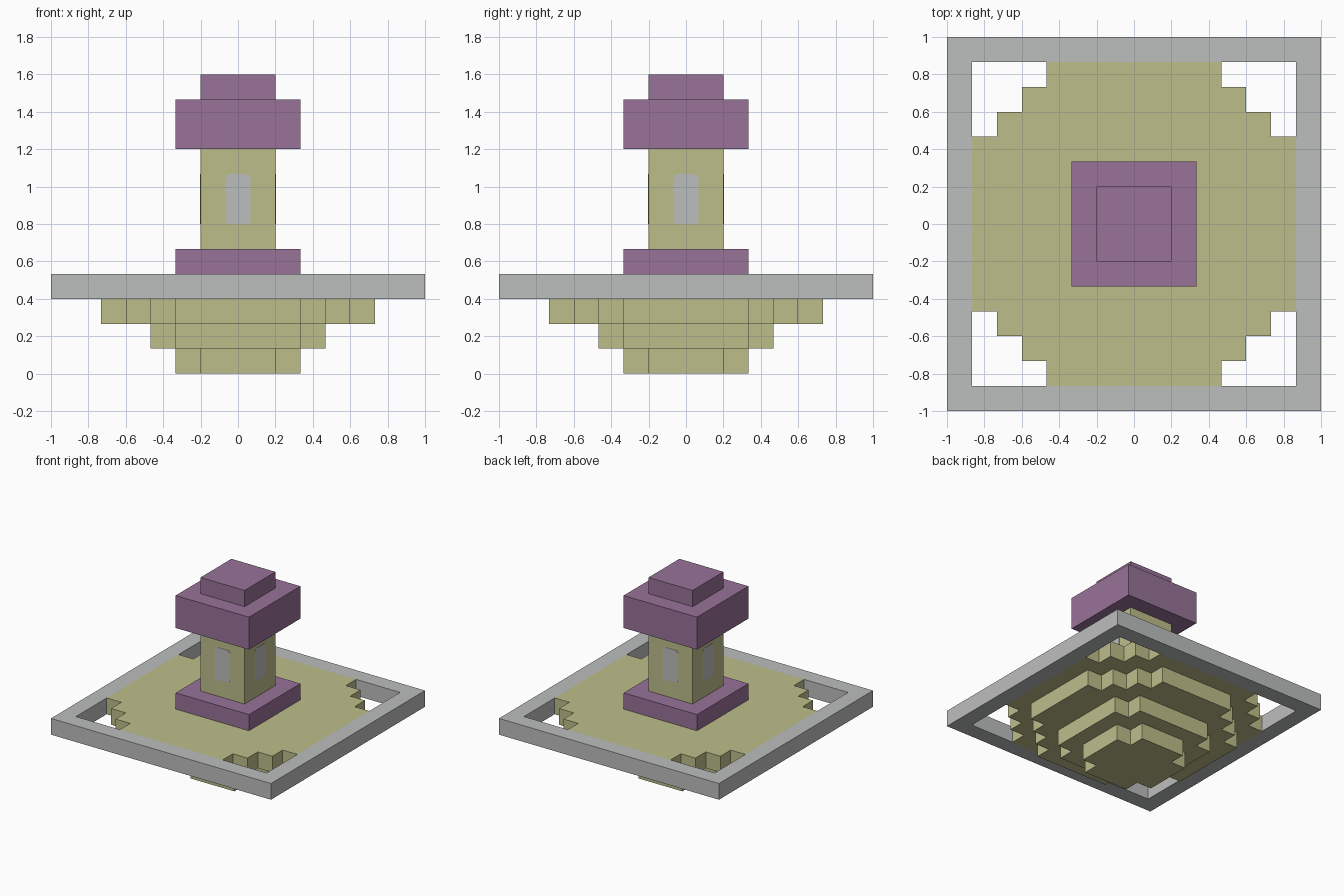
import bpy, bmesh, math
from mathutils import Matrix, Vector

if "Cube" in bpy.data.objects:
    bpy.data.objects.remove(bpy.data.objects["Cube"], do_unlink=True)

U = 2 / 15  # one block


def material(name, r, g, b):
    m = bpy.data.materials.new(name)
    m.use_nodes = True
    m.diffuse_color = (r, g, b, 1)
    m.node_tree.nodes["Principled BSDF"].inputs["Base Color"].default_value = (r, g, b, 1)
    return m


SAND = material("sand green", 0.51, 0.515, 0.256)
PURPLE = material("dusty purple", 0.314, 0.171, 0.314)
GREY = material("stone grey", 0.505, 0.515, 0.51)


def finish(bm, name, mat):
    bmesh.ops.recalc_face_normals(bm, faces=bm.faces)
    me = bpy.data.meshes.new(name)
    bm.to_mesh(me)
    bm.free()
    me.materials.append(mat)
    ob = bpy.data.objects.new(name, me)
    bpy.context.collection.objects.link(ob)
    return ob


def extrude_up(bm, faces, height):
    new = bmesh.ops.extrude_face_region(bm, geom=faces)["geom"]
    verts = [v for v in new if isinstance(v, bmesh.types.BMVert)]
    bmesh.ops.translate(bm, verts=verts, vec=(0, 0, height))


def slab(name, outline, z0, z1, mat):
    bm = bmesh.new()
    face = bm.faces.new([bm.verts.new((x, y, z0)) for x, y in outline])
    extrude_up(bm, [face], z1 - z0)
    return finish(bm, name, mat)


def square(h):
    return [(h, -h), (h, h), (-h, h), (-h, -h)]


def stepped(half, steps):
    """Square whose corners are notched in a staircase of whole blocks."""
    corner = []
    for i in range(steps + 1):
        x, y = half - i * U, half - (steps - i) * U
        if i:
            corner.append((x, y - U))
        corner.append((x, y))
    pts = []
    for _ in range(4):
        pts += corner
        corner = [(-y, x) for x, y in corner]
    return pts


# Stepped underside and floor, from the bottom up: half width in blocks, notches
for i, (name, half, steps) in enumerate([
        ("underside_bottom", 2.5, 1), ("underside_middle", 3.5, 1),
        ("underside_top", 5.5, 3), ("floor", 6.5, 3)]):
    slab(name, stepped(half * U, steps), i * U, (i + 1) * U, SAND)

# Square border frame, flush with the floor
bm = bmesh.new()
rings = [[bm.verts.new((x, y, 3 * U)) for x, y in square(h * U)] for h in (7.5, 6.5)]
outer, inner = rings
faces = [bm.faces.new((outer[i], outer[(i + 1) % 4], inner[(i + 1) % 4], inner[i]))
         for i in range(4)]
extrude_up(bm, faces, U)
finish(bm, "border_frame", GREY)

# Tower: half width, bottom and top in blocks
for name, half, z0, z1, mat in [
        ("tower_base", 2.5, 4, 5, PURPLE), ("tower_column", 1.5, 5, 9, SAND),
        ("tower_roof", 2.5, 9, 11, PURPLE), ("tower_cap", 1.5, 11, 12, PURPLE)]:
    slab(name, square(half * U), z0 * U, z1 * U, mat)

# Rounded windows as thin plates, one on each side of the column
W, H, R, THICK = U / 2, U, 0.018, 0.002
outline = []
for k, (sx, sy) in enumerate([(1, 1), (-1, 1), (-1, -1), (1, -1)]):
    for j in range(4):
        a = math.radians(90 * k + 30 * j)
        outline.append((sx * (W - R) + R * math.cos(a), sy * (H - R) + R * math.sin(a)))
for k, side in enumerate(("front", "left", "back", "right")):
    ob = slab("window_" + side, outline, 0, THICK, GREY)
    ob.data.transform(Matrix.Rotation(k * math.pi / 2, 4, "Z")
                      @ Matrix.Translation(Vector((0, -1.5 * U, 7 * U)))
                      @ Matrix.Rotation(math.pi / 2, 4, "X"))
